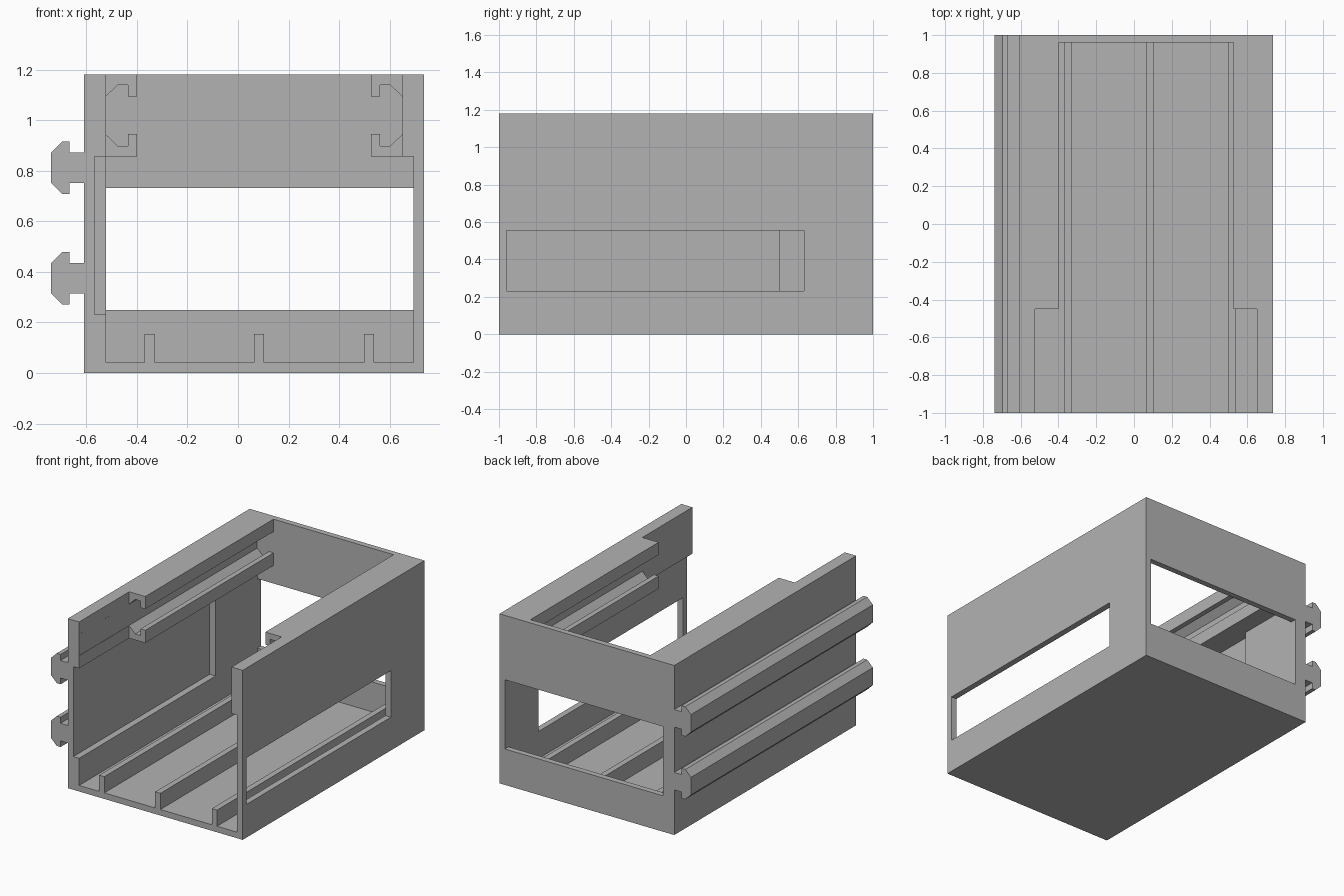
import bpy, bmesh

cube = bpy.data.objects.get("Cube")
if cube:
    bpy.data.objects.remove(cube, do_unlink=True)

# One plain grey for the whole enclosure
grey = bpy.data.materials.new("plain_grey")
grey.use_nodes = True
colour = (0.45, 0.45, 0.45, 1)
grey.diffuse_color = colour
bsdf = next(n for n in grey.node_tree.nodes if n.type == 'BSDF_PRINCIPLED')
bsdf.inputs["Base Color"].default_value = colour


def extrude_profile(name, points, y0, y1):
    """Prism from an (x, z) outline running along y."""
    bm = bmesh.new()
    face = bm.faces.new([bm.verts.new((x, y0, z)) for x, z in points])
    ext = bmesh.ops.extrude_face_region(bm, geom=[face])
    moved = [g for g in ext["geom"] if isinstance(g, bmesh.types.BMVert)]
    bmesh.ops.translate(bm, vec=(0, y1 - y0, 0), verts=moved)
    bmesh.ops.recalc_face_normals(bm, faces=bm.faces)
    mesh = bpy.data.meshes.new(name)
    bm.to_mesh(mesh)
    bm.free()
    mesh.materials.append(grey)
    obj = bpy.data.objects.new(name, mesh)
    bpy.context.collection.objects.link(obj)
    return obj


def box(name, x0, x1, y0, y1, z0, z1):
    return extrude_profile(name, [(x0, z0), (x1, z0), (x1, z1), (x0, z1)], y0, y1)


def cut(target, cutter):
    """Subtract the cutter and throw it away."""
    cutter.hide_render = True
    mod = target.modifiers.new("cut", 'BOOLEAN')
    mod.operation = 'DIFFERENCE'
    mod.solver = 'EXACT'
    mod.object = cutter
    bpy.context.view_layer.objects.active = target
    bpy.ops.object.modifier_apply(modifier=mod.name)
    bpy.data.objects.remove(cutter, do_unlink=True)


LEFT, RIGHT, TOP = -0.61, 0.736, 1.18        # outer walls
IN_L, IN_R, FLOOR = -0.523, 0.694, 0.042     # inner walls and floor
LEDGE, BACK = 0.857, 0.96                    # underside of rails, back wall

# Outer section, with two chamfered coupling rails on one side
outline = [(LEFT, 0), (RIGHT, 0), (RIGHT, TOP), (LEFT, TOP)]
for zc in (0.812, 0.375):
    half = [(LEFT, 0.061), (-0.666, 0.061), (-0.666, 0.104), (-0.695, 0.104), (-0.739, 0.061)]
    outline += [(x, zc + h) for x, h in half]
    outline += [(x, zc - h) for x, h in reversed(half)]
enclosure = extrude_profile("enclosure", outline, -1, 1)

# Inner section: floor with three ribs, slotted guide rails near the top
cavity = [(IN_L, FLOOR)]
for x in (-0.369, 0.063, 0.499):
    cavity += [(x, FLOOR), (x, 0.155), (x + 0.04, 0.155), (x + 0.04, FLOOR)]
cavity += [(IN_R, FLOOR), (IN_R, LEDGE)]

SLOT_MID = 1.019
lip = [(0, 0.074), (0.036, 0.074), (0.036, 0.12), (0.077, 0.12), (0.125, 0.074)]
slot = [(d, SLOT_MID - h) for d, h in lip] + [(d, SLOT_MID + h) for d, h in reversed(lip)]
slot = [(0, LEDGE)] + slot + [(0, TOP + 0.1)]
cavity += [(0.526 + d, z) for d, z in slot]
cavity += [(-0.399 - d, z) for d, z in reversed(slot)]
cavity += [(IN_L, LEDGE)]
cut(enclosure, extrude_profile("cavity_cutter", cavity, -1.1, BACK))

# Rails stop short of the open front
cut(enclosure, box("front_opening_cutter", IN_L, 0.651, -1.2, -0.45, 0.6, TOP + 0.2))
# Shallow recess inside the wall that carries the coupling rails
cut(enclosure, box("wall_recess_cutter", -0.568, -0.45, -1.2, 0.5, 0.231, LEDGE))
# Long window in the opposite wall
cut(enclosure, box("side_window_cutter", 0.6, 0.9, -0.96, 0.63, 0.231, 0.555))
# Wide window in the back wall
cut(enclosure, box("back_window_cutter", IN_L, IN_R, 0.9, 1.1, 0.25, 0.732))
